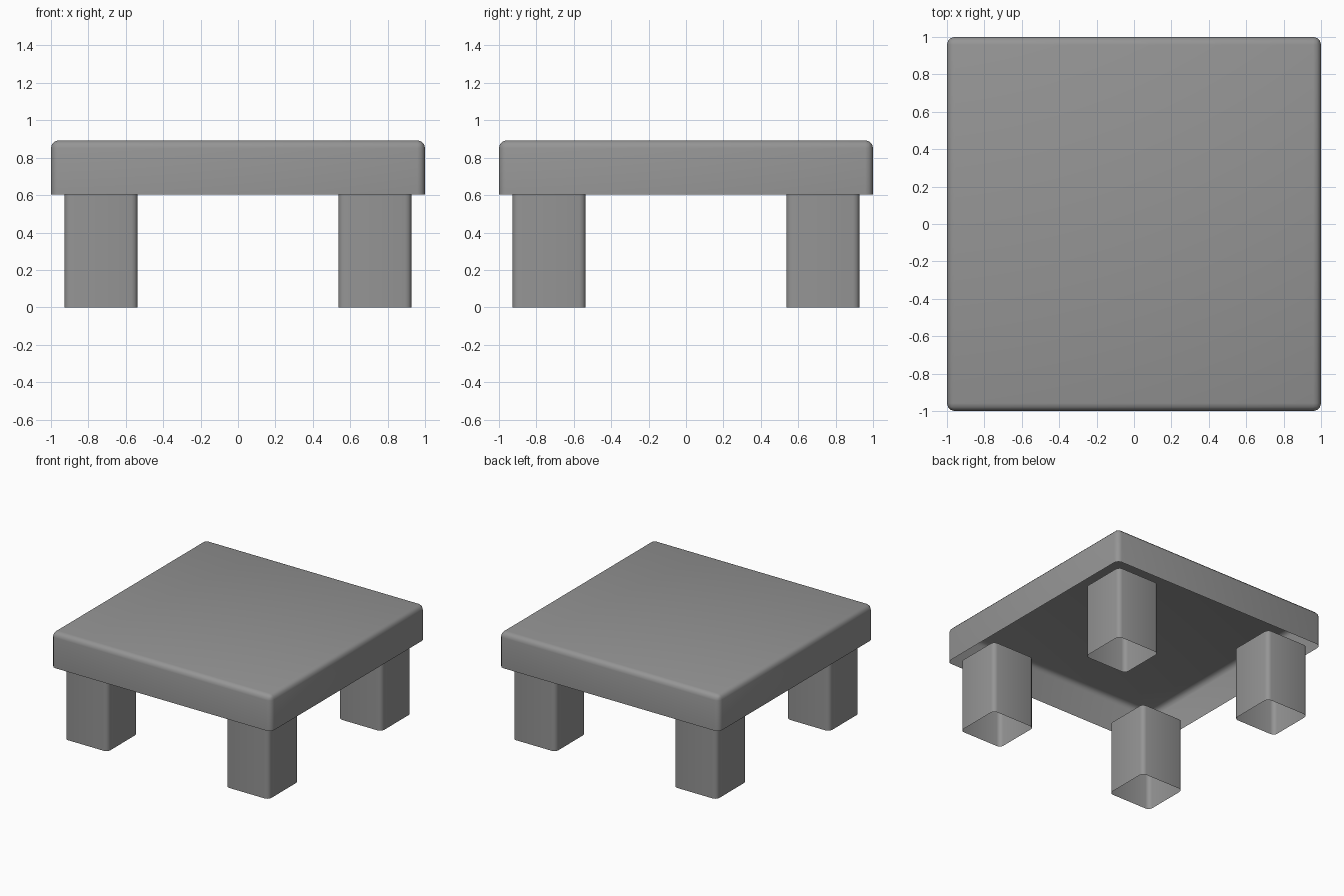
import bpy, bmesh
from math import radians
from mathutils import Matrix

if "Cube" in bpy.data.objects:
    bpy.data.objects.remove(bpy.data.objects["Cube"])

# Dark grey finish shared by all parts
grey = bpy.data.materials.new("dark_grey")
grey.diffuse_color = (0.3, 0.3, 0.3, 1)
grey.use_nodes = True
grey.node_tree.nodes["Principled BSDF"].inputs["Base Color"].default_value = grey.diffuse_color


def open_box(name, center, size, z0, z1, bevel, keep_top):
    """Rounded thin-walled box, open below and optionally open above."""
    bm = bmesh.new()
    m = Matrix.Translation((center[0], center[1], (z0 + z1) / 2)) @ \
        Matrix.Diagonal((size, size, z1 - z0, 1))
    bmesh.ops.create_cube(bm, size=1, matrix=m)
    bm.normal_update()
    gone = [f for f in bm.faces
            if f.normal.z < -0.5 or (f.normal.z > 0.5 and not keep_top)]
    bmesh.ops.delete(bm, geom=gone, context='FACES_ONLY')
    edges = [e for e in bm.edges if len(e.link_faces) == 2]
    bmesh.ops.bevel(bm, geom=edges, offset=bevel, offset_type='OFFSET',
                    segments=3, profile=0.5, affect='EDGES')
    me = bpy.data.meshes.new(name)
    bm.to_mesh(me)
    bm.free()
    me.materials.append(grey)
    ob = bpy.data.objects.new(name, me)
    bpy.context.collection.objects.link(ob)
    bpy.ops.object.select_all(action='DESELECT')
    ob.select_set(True)
    bpy.context.view_layer.objects.active = ob
    bpy.ops.object.shade_smooth_by_angle(angle=radians(40))
    return ob


# Hollow table top
open_box("table_top", (0, 0), 2.0, 0.602, 0.893, 0.042, True)

# Four hollow legs
for side, x in (("left", -0.732), ("right", 0.732)):
    for end, y in (("front", -0.732), ("back", 0.732)):
        open_box(f"{end}_{side}_leg", (x, y), 0.392, 0.0, 0.602, 0.035, False)
